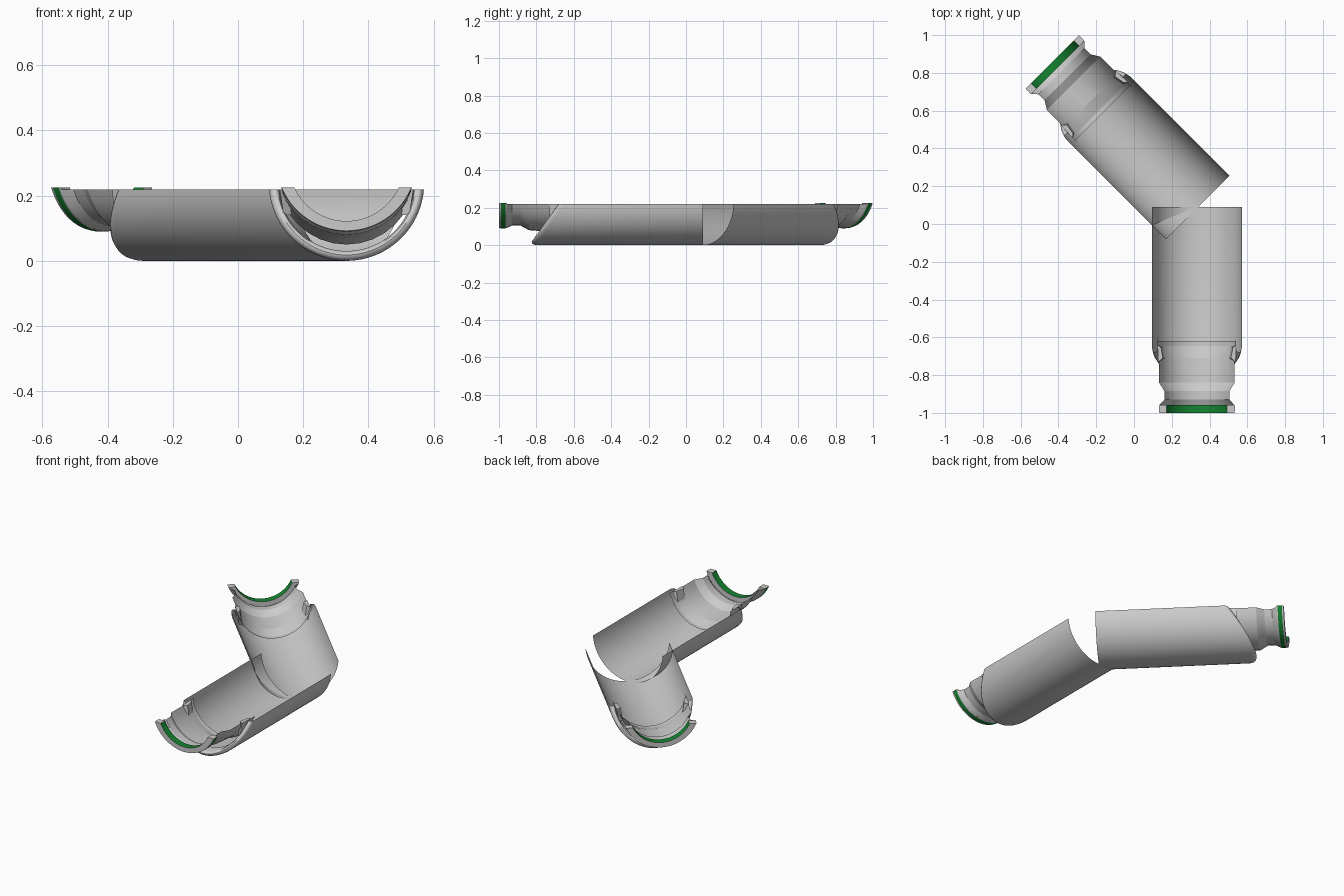
import bpy, math
from mathutils import Matrix

if "Cube" in bpy.data.objects:
    bpy.data.objects.remove(bpy.data.objects["Cube"])

TOP = 0.219          # height where the pipes are cut open


def material(name, rgb):
    m = bpy.data.materials.new(name)
    m.diffuse_color = (*rgb, 1)
    m.use_nodes = True
    m.node_tree.nodes["Principled BSDF"].inputs["Base Color"].default_value = m.diffuse_color
    return m


GREY = material("light grey", (0.6, 0.6, 0.6))
GREEN = material("green", (0.007, 0.23, 0.03))


def arc(half_width, bottom, n, top=TOP):
    """Points (x, z) of a circular trough with given rim half width and lowest point."""
    h = top - bottom
    d = (half_width ** 2 - h * h) / (2 * h)
    r = h + d
    a = math.atan2(half_width, d)
    return [(r * math.sin(t), top + d - r * math.cos(t))
            for t in (a * (2 * i / n - 1) for i in range(n + 1))]


def loft(name, rings, n, place, green_spans=(), closed=False):
    """Skin a list of point rings into a sheet; chosen spans are green."""
    verts = [p for ring in rings for p in ring]
    faces, mats = [], []
    count = len(rings)
    for j in range(count if closed else count - 1):
        k = (j + 1) % count
        for i in range(n):
            a, b = j * (n + 1) + i, k * (n + 1) + i
            faces.append((a, b, b + 1, a + 1))
            mats.append(1 if j in green_spans else 0)
    if closed:       # caps on the cut rims
        faces += [tuple(j * (n + 1) for j in reversed(range(count))),
                  tuple(j * (n + 1) + n for j in range(count))]
        mats += [0, 0]
    return add(name, verts, faces, mats, place)


def add(name, verts, faces, mats, place):
    me = bpy.data.meshes.new(name)
    me.from_pydata(verts, [], faces)
    me.materials.append(GREY)
    me.materials.append(GREEN)
    me.polygons.foreach_set("material_index", mats)
    ob = bpy.data.objects.new(name, me)
    ob.matrix_world = place
    bpy.context.collection.objects.link(ob)
    return ob


def smooth(ob, angle):
    bpy.ops.object.select_all(action='DESELECT')
    ob.select_set(True)
    bpy.context.view_layer.objects.active = ob
    bpy.ops.object.shade_smooth_by_angle(angle=math.radians(angle))


def half_pipe(tag, place):
    # sleeve: straight trough, slanted end, lip curled inwards
    n = 40
    outer = arc(0.2375, 0.0, n)
    cz = TOP + (0.2375 ** 2 - TOP ** 2) / (2 * TOP)
    radius = cz

    def end(z):
        return -0.745 - 0.145 * (1 - z / TOP)

    rings = [[(x, 0, z) for x, z in outer]]
    for dy, dr in ((0, 0), (-0.014, 0.003), (-0.023, 0.010), (-0.025, 0.018),
                   (-0.020, 0.026), (-0.008, 0.030), (0.05, 0.030)):
        s = (radius - dr) / radius
        rings.append([(x * s, end(z) + dy, min(TOP, cz + (z - cz) * s))
                      for x, z in outer])
    smooth(loft(tag + "_sleeve", rings, n, place), 40)

    # inner pipe: collar, body, narrow neck and flare (y, half width, bottom)
    n = 14
    profile = [(-0.71, 0.207, 0.05), (-0.735, 0.207, 0.05), (-0.80, 0.20, 0.07),
               (-0.93, 0.20, 0.08), (-0.975, 0.172, 0.105),
               (-1.02, 0.172, 0.105), (-1.048, 0.198, 0.092)]
    rings = [[(x, y, z) for x, z in arc(w, b, n)] for y, w, b in profile]
    smooth(loft(tag + "_inner_pipe", rings, n, place), 12)

    # flange: thick end ring with green bands outside and inside
    n = 28
    profile = [(-1.048, 0.198, 0.092), (-1.055, 0.201, 0.09), (-1.08, 0.201, 0.09),
               (-1.09, 0.199, 0.092), (-1.09, 0.160, 0.122), (-1.048, 0.160, 0.122)]
    rings = [[(x, y, z) for x, z in arc(w, b, n, 0.225)] for y, w, b in profile]
    smooth(loft(tag + "_flange", rings, n, place, (1, 4), True), 25)

    # small wedge clips between lip and inner pipe
    for side, s in (("left", -1), ("right", 1)):
        foot = [(0.208, -0.73), (0.190, -0.745), (0.180, -0.80), (0.205, -0.82)]
        v = [(s * x, y, TOP) for x, y in foot]
        v += [(s * (x - 0.012), y, 0.14) for x, y in foot]
        f = [(0, 1, 2, 3), (7, 6, 5, 4)]
        f += [(i, i + 4, (i + 1) % 4 + 4, (i + 1) % 4) for i in range(4)]
        add(f"{tag}_{side}_clip", v, f, [0] * 6, place)


# front arm, and the same arm turned 135 degrees about the elbow
half_pipe("front_arm", Matrix.Translation((0.333, 0.09, 0)))
half_pipe("back_arm", Matrix.Translation((0.338, 0.087, 0))
          @ Matrix.Rotation(math.radians(-135), 4, 'Z'))
